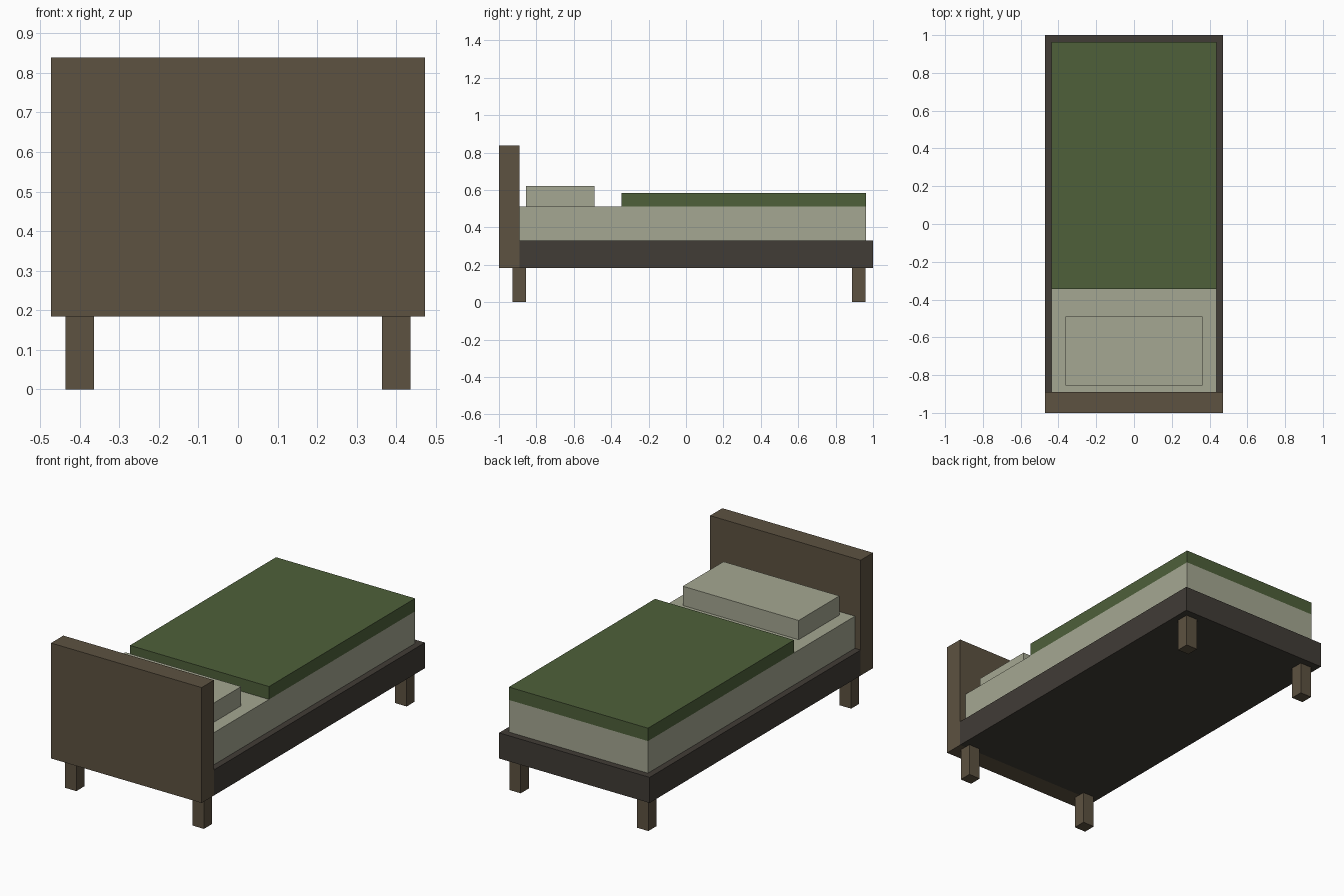
import bpy
import bmesh

if "Cube" in bpy.data.objects:
    bpy.data.objects.remove(bpy.data.objects["Cube"], do_unlink=True)


def linear(c):
    c /= 255
    return c / 12.92 if c <= 0.04045 else ((c + 0.055) / 1.055) ** 2.4


def material(name, rgb):
    m = bpy.data.materials.new(name)
    m.use_nodes = True
    colour = (*[linear(c) for c in rgb], 1)
    m.diffuse_color = colour
    bsdf = next(n for n in m.node_tree.nodes if n.type == "BSDF_PRINCIPLED")
    bsdf.inputs["Base Color"].default_value = colour
    bsdf.inputs["Roughness"].default_value = 0.9
    return m


def box(name, x, y, z, mat):
    """Flat-sided box from (min, max) ranges on each axis."""
    bm = bmesh.new()
    bmesh.ops.create_cube(bm, size=1)
    for v in bm.verts:
        v.co = [r[0] if c < 0 else r[1] for c, r in zip(v.co, (x, y, z))]
    mesh = bpy.data.meshes.new(name)
    bm.to_mesh(mesh)
    bm.free()
    mesh.materials.append(mat)
    obj = bpy.data.objects.new(name, mesh)
    bpy.context.collection.objects.link(obj)
    return obj


wood = material("brown wood", (93, 82, 65))
dark_wood = material("dark wood", (65, 60, 54))
linen = material("pale linen", (165, 167, 146))
green = material("green cloth", (78, 96, 58))

# Frame and headboard
box("headboard", (-0.472, 0.472), (-1, -0.89), (0.184, 0.838), wood)
box("bed_base", (-0.472, 0.472), (-0.89, 1), (0.184, 0.329), dark_wood)

# Bedding
box("mattress", (-0.436, 0.436), (-0.89, 0.963), (0.329, 0.511), linen)
box("pillow", (-0.363, 0.363), (-0.855, -0.49), (0.511, 0.62), linen)
box("blanket", (-0.436, 0.436), (-0.345, 0.963), (0.511, 0.584), green)

# Four legs
for end, y in (("front", (-0.928, -0.856)), ("back", (0.888, 0.96))):
    for side, x in (("left", (0.364, 0.436)), ("right", (-0.436, -0.364))):
        box(f"{end}_{side}_leg", x, y, (0, 0.184), wood)
